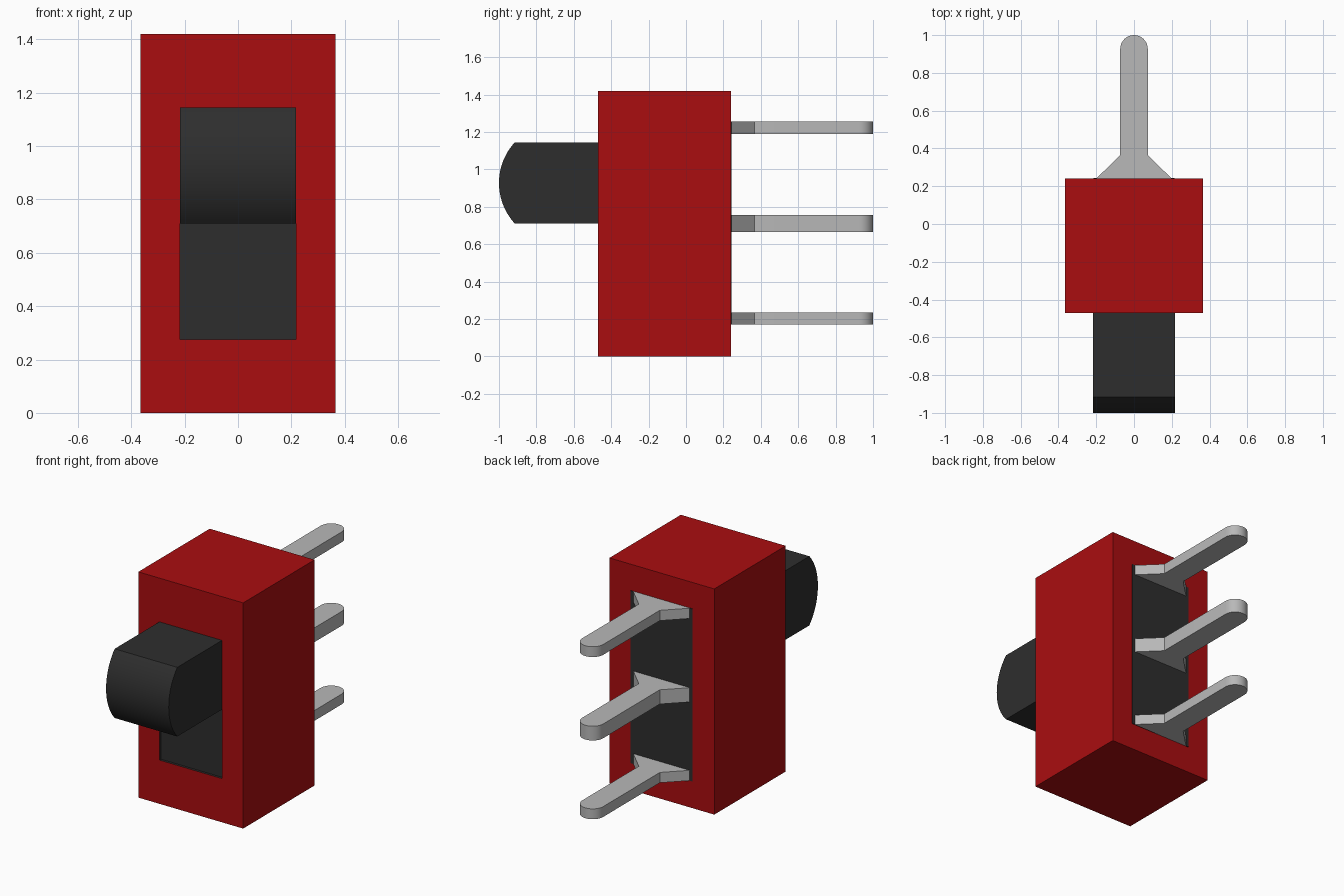
import bpy, bmesh, math

cube = bpy.data.objects.get("Cube")
if cube:
    bpy.data.objects.remove(cube, do_unlink=True)


def material(name, colour):
    mat = bpy.data.materials.new(name)
    mat.use_nodes = True
    mat.diffuse_color = (*colour, 1)
    mat.node_tree.nodes["Principled BSDF"].inputs["Base Color"].default_value = (*colour, 1)
    return mat


red = material("red plastic", (0.40, 0.004, 0.005))
black = material("black plastic", (0.027, 0.027, 0.027))
metal = material("grey metal", (0.48, 0.48, 0.48))


def finish(name, bm, mats, smooth=False):
    bmesh.ops.recalc_face_normals(bm, faces=bm.faces[:])
    mesh = bpy.data.meshes.new(name)
    bm.to_mesh(mesh)
    bm.free()
    for mat in mats:
        mesh.materials.append(mat)
    obj = bpy.data.objects.new(name, mesh)
    bpy.context.collection.objects.link(obj)
    if smooth:
        bpy.ops.object.select_all(action="DESELECT")
        obj.select_set(True)
        bpy.context.view_layer.objects.active = obj
        bpy.ops.object.shade_smooth_by_angle(angle=math.radians(30))
    return obj


def box(x, y0, y1, z0, z1):
    bm = bmesh.new()
    bmesh.ops.create_cube(bm, size=1)
    for v in bm.verts:
        v.co = (2 * x * v.co.x, y1 if v.co.y > 0 else y0, z1 if v.co.z > 0 else z0)
    return bm


def prism(points, offset):
    bm = bmesh.new()
    face = bm.faces.new([bm.verts.new(p) for p in points])
    extruded = bmesh.ops.extrude_face_region(bm, geom=[face])["geom"]
    bmesh.ops.translate(bm, vec=offset,
                        verts=[g for g in extruded if isinstance(g, bmesh.types.BMVert)])
    return bm


FRONT, BACK, HEIGHT = -0.47, 0.24, 1.42
SLOT_X, SLOT_LOW, SLOT_MID, SLOT_TOP = 0.218, 0.275, 0.71, 1.145

# Housing with a shallow slot in its front
bm = box(0.365, FRONT, BACK, 0, HEIGHT)
bm.normal_update()
front = min(bm.faces, key=lambda f: f.calc_center_median().y)
bmesh.ops.inset_individual(bm, faces=[front], thickness=0.1)
for v in front.verts:
    v.co.x = math.copysign(SLOT_X, v.co.x)
    v.co.z = SLOT_TOP if v.co.z > HEIGHT / 2 else SLOT_LOW
walls = bmesh.ops.inset_individual(bm, faces=[front], thickness=0)["faces"]
for v in front.verts:
    v.co.y += 0.015
for face in [front, *walls]:
    face.material_index = 1
finish("housing", bm, [red, black])

# Sliding knob with a domed end
half, rise = (SLOT_TOP - SLOT_MID) / 2, 0.085
radius = (half ** 2 + rise ** 2) / (2 * rise)
sweep = math.asin(half / radius)
middle = (SLOT_TOP + SLOT_MID) / 2
profile = [(-SLOT_X, FRONT + 0.02, SLOT_TOP), (-SLOT_X, FRONT + 0.02, SLOT_MID)]
for i in range(25):
    a = sweep * (i / 12 - 1)
    profile.append((-SLOT_X, -1 + radius * (1 - math.cos(a)), middle + radius * math.sin(a)))
finish("slider_knob", prism(profile, (2 * SLOT_X, 0, 0)), [black], smooth=True)

# Base plate behind the terminals
finish("back_plate", box(0.215, BACK - 0.03, BACK + 0.004, 0.17, 1.255), [black])

# Three flared terminals with round tips
PIN = 0.073
for name, low, high in (("bottom", 0.17, 0.235), ("middle", 0.665, 0.755), ("top", 1.19, 1.255)):
    outline = [(-0.2, BACK - 0.02, low), (0.2, BACK - 0.02, low), (0.2, BACK, low), (PIN, 0.365, low)]
    for i in range(17):
        a = math.pi * i / 16
        outline.append((PIN * math.cos(a), 1 - PIN + PIN * math.sin(a), low))
    outline += [(-PIN, 0.365, low), (-0.2, BACK, low)]
    finish(name + "_terminal", prism(outline, (0, 0, high - low)), [metal], smooth=True)
